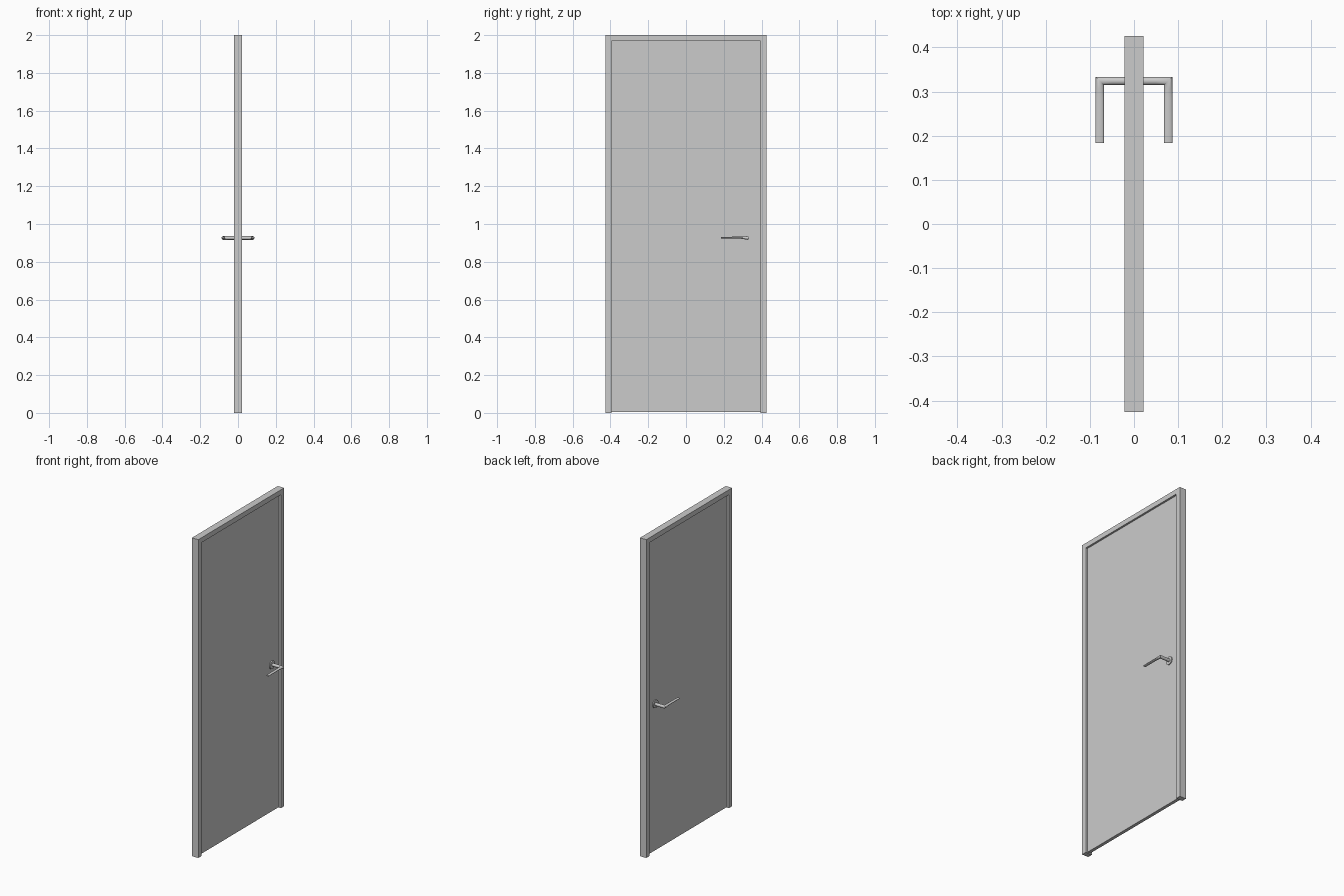
import bpy, bmesh
from math import cos, sin, tau, pi
from mathutils import Matrix

cube = bpy.data.objects.get("Cube")
if cube:
    bpy.data.objects.remove(cube)

HALF_W, INNER_W = 0.426, 0.394      # frame outside and opening half widths
FRAME_D, PANEL_D = 0.022, 0.01      # half depths
TOP, OPEN_TOP, GAP = 2.0, 1.969, 0.005
HANDLE_Y, HANDLE_Z = 0.324, 0.926

grey = bpy.data.materials.new("light grey")
grey.use_nodes = True
colour = (0.6, 0.6, 0.6, 1)
grey.diffuse_color = colour
grey.node_tree.nodes["Principled BSDF"].inputs["Base Color"].default_value = colour


def finish(bm, name, smooth=False):
    bmesh.ops.recalc_face_normals(bm, faces=bm.faces)
    mesh = bpy.data.meshes.new(name)
    bm.to_mesh(mesh)
    bm.free()
    mesh.materials.append(grey)
    obj = bpy.data.objects.new(name, mesh)
    bpy.context.collection.objects.link(obj)
    if smooth:
        bpy.ops.object.select_all(action='DESELECT')
        obj.select_set(True)
        bpy.context.view_layer.objects.active = obj
        bpy.ops.object.shade_smooth_by_angle(angle=pi / 5)


def slab(name, outline, half_depth):
    """Extrude a (y, z) outline along x."""
    bm = bmesh.new()
    face = bm.faces.new([bm.verts.new((-half_depth, y, z)) for y, z in outline])
    out = bmesh.ops.extrude_face_region(bm, geom=[face])
    verts = [v for v in out["geom"] if isinstance(v, bmesh.types.BMVert)]
    bmesh.ops.translate(bm, verts=verts, vec=(2 * half_depth, 0, 0))
    finish(bm, name)


def rosette(name, side):
    bm = bmesh.new()
    place = Matrix.Translation((side * (PANEL_D + 0.002), HANDLE_Y - 0.003, HANDLE_Z))
    bmesh.ops.create_cone(bm, cap_ends=True, segments=32, radius1=0.025, radius2=0.025,
                          depth=0.008, matrix=place @ Matrix.Rotation(pi / 2, 4, 'Y'))
    finish(bm, name, True)


def lever(name, side, n=24):
    """Round stem, mitred corner, and an arm that flattens towards its tip."""
    r, bend = 0.0095, 0.0775
    # y of the ring, half height, rise of its centre
    arm = [(0.305, 0.0065, 0.001), (0.285, 0.005, 0.002),
           (0.22, 0.0042, 0.002), (0.184, 0.0035, 0.0012)]
    angles = [tau * i / n for i in range(n)]
    rings = [[(x, HANDLE_Y + r * cos(a), r * sin(a)) for a in angles]
             for x in (PANEL_D, 0.05)]
    rings.append([(bend + r * cos(a), HANDLE_Y + r * cos(a), r * sin(a)) for a in angles])
    rings += [[(bend + r * cos(a), y, rise + h * sin(a)) for a in angles]
              for y, h, rise in arm]
    bm = bmesh.new()
    loops = [[bm.verts.new((side * x, y, HANDLE_Z + z)) for x, y, z in ring] for ring in rings]
    for a, b in zip(loops, loops[1:]):
        for i in range(n):
            j = (i + 1) % n
            bm.faces.new((a[i], a[j], b[j], b[i]))
    bm.faces.new(loops[0])
    bm.faces.new(loops[-1])
    finish(bm, name, True)


# Door frame: two jambs and a head in one piece
slab("door_frame", [(-HALF_W, 0), (-HALF_W, TOP), (HALF_W, TOP), (HALF_W, 0),
                    (INNER_W, 0), (INNER_W, OPEN_TOP), (-INNER_W, OPEN_TOP), (-INNER_W, 0)],
     FRAME_D)

# Recessed door leaf
slab("door_panel", [(-INNER_W, GAP), (-INNER_W, OPEN_TOP),
                    (INNER_W, OPEN_TOP), (INNER_W, GAP)], PANEL_D)

# Handle on both sides
for label, side in (("left", 1), ("right", -1)):
    rosette(label + "_handle_rosette", side)
    lever(label + "_handle_lever", side)
